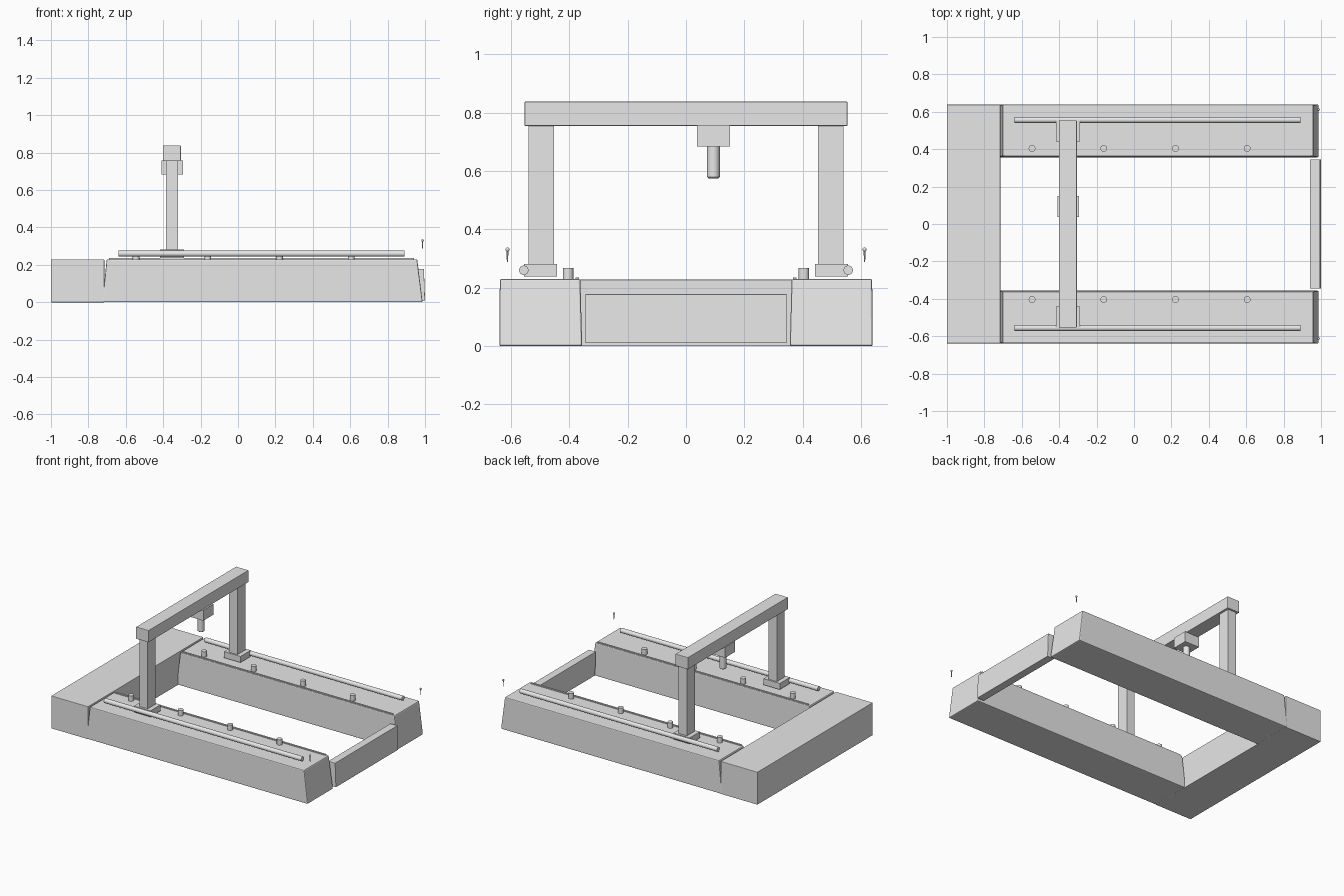
import bpy, bmesh, math
from mathutils import Matrix

if "Cube" in bpy.data.objects:
    bpy.data.objects.remove(bpy.data.objects["Cube"])

grey = bpy.data.materials.new("plain grey")
grey.diffuse_color = (0.8, 0.8, 0.8, 1)
grey.use_nodes = True
grey.node_tree.nodes["Principled BSDF"].inputs["Base Color"].default_value = grey.diffuse_color


def finish(name, bm, smooth=False):
    bmesh.ops.recalc_face_normals(bm, faces=bm.faces)
    mesh = bpy.data.meshes.new(name)
    bm.to_mesh(mesh)
    bm.free()
    mesh.materials.append(grey)
    ob = bpy.data.objects.new(name, mesh)
    bpy.context.collection.objects.link(ob)
    if smooth:
        bpy.ops.object.select_all(action='DESELECT')
        ob.select_set(True)
        bpy.context.view_layer.objects.active = ob
        bpy.ops.object.shade_smooth_by_angle(angle=math.radians(40))
    return ob


def box(name, x, y, z, top_x=None, top_y=None, bevel=0.0):
    """Box from (min, max) ranges; top_x / top_y give a drafted top."""
    bm = bmesh.new()
    bmesh.ops.create_cube(bm, size=1)
    for v in bm.verts:
        up = v.co.z > 0
        xr = top_x if up and top_x else x
        yr = top_y if up and top_y else y
        v.co = (xr[v.co.x > 0], yr[v.co.y > 0], z[up])
    if bevel:
        bmesh.ops.bevel(bm, geom=bm.edges[:], offset=bevel, segments=2,
                        affect='EDGES', profile=0.5)
    return finish(name, bm)


def cylinder(name, centre, r1, r2, length, axis='Z', sides=24, chamfer=0.0):
    bm = bmesh.new()
    bmesh.ops.create_cone(bm, cap_ends=True, segments=sides,
                          radius1=r1, radius2=r2, depth=length)
    if chamfer:
        rim = [e for e in bm.edges if all(v.co.z < 0 for v in e.verts)]
        bmesh.ops.bevel(bm, geom=rim, offset=chamfer, segments=1, affect='EDGES')
    if axis == 'X':
        bmesh.ops.rotate(bm, verts=bm.verts, matrix=Matrix.Rotation(math.pi / 2, 3, 'Y'))
    bmesh.ops.translate(bm, verts=bm.verts, vec=centre)
    return finish(name, bm, True)


def span(a, b, s):
    """Y range, mirrored for the other side."""
    return (a, b) if s > 0 else (-b, -a)


# Base frame: head block and end panel
box("head_block", (-1, -0.715), (-0.638, 0.638), (0, 0.228), bevel=0.002)
box("end_panel", (0.945, 1.0), (-0.345, 0.345), (0.01, 0.178), top_x=(0.94, 0.994), bevel=0.002)

for s, side in ((-1, "front"), (1, "back")):
    # Drafted side beam with a thin lip along its inner edge
    box(side + "_side_beam", (-0.725, 0.987), span(0.356, 0.64, s), (0.001, 0.23),
        top_x=(-0.702, 0.958), top_y=span(0.362, 0.638, s), bevel=0.006)
    box(side + "_inner_lip", (-0.69, 0.94), span(0.366, 0.378, s), (0.225, 0.236))

    # Guide rod and studs
    cylinder(side + "_guide_rod", (0.125, s * 0.556, 0.26), 0.016, 0.016, 1.53, 'X')
    for i in range(4):
        cylinder(f"{side}_stud_{i + 1}", (-0.545 + 0.3833 * i, s * 0.404, 0.247),
                 0.018, 0.018, 0.042)

    # Gantry foot and post
    box(side + "_gantry_foot", (-0.417, -0.29), span(0.442, 0.555, s), (0.238, 0.281))
    box(side + "_gantry_post", (-0.386, -0.321), span(0.453, 0.54, s), (0.275, 0.756))

    # Small marker pin with ball head
    cylinder(side + "_pin", (0.987, s * 0.612, 0.309), 0.002, 0.0035, 0.042, sides=12)
    bm = bmesh.new()
    bmesh.ops.create_uvsphere(bm, u_segments=16, v_segments=8, radius=0.007)
    bmesh.ops.translate(bm, verts=bm.verts, vec=(0.987, s * 0.612, 0.331))
    finish(side + "_pin_head", bm, True)

# Gantry beam, carriage and spindle
box("gantry_beam", (-0.402, -0.306), (-0.553, 0.553), (0.755, 0.838), bevel=0.002)
box("carriage", (-0.408, -0.295), (0.038, 0.15), (0.684, 0.758))
cylinder("spindle", (-0.352, 0.094, 0.632), 0.022, 0.022, 0.114, chamfer=0.005)
